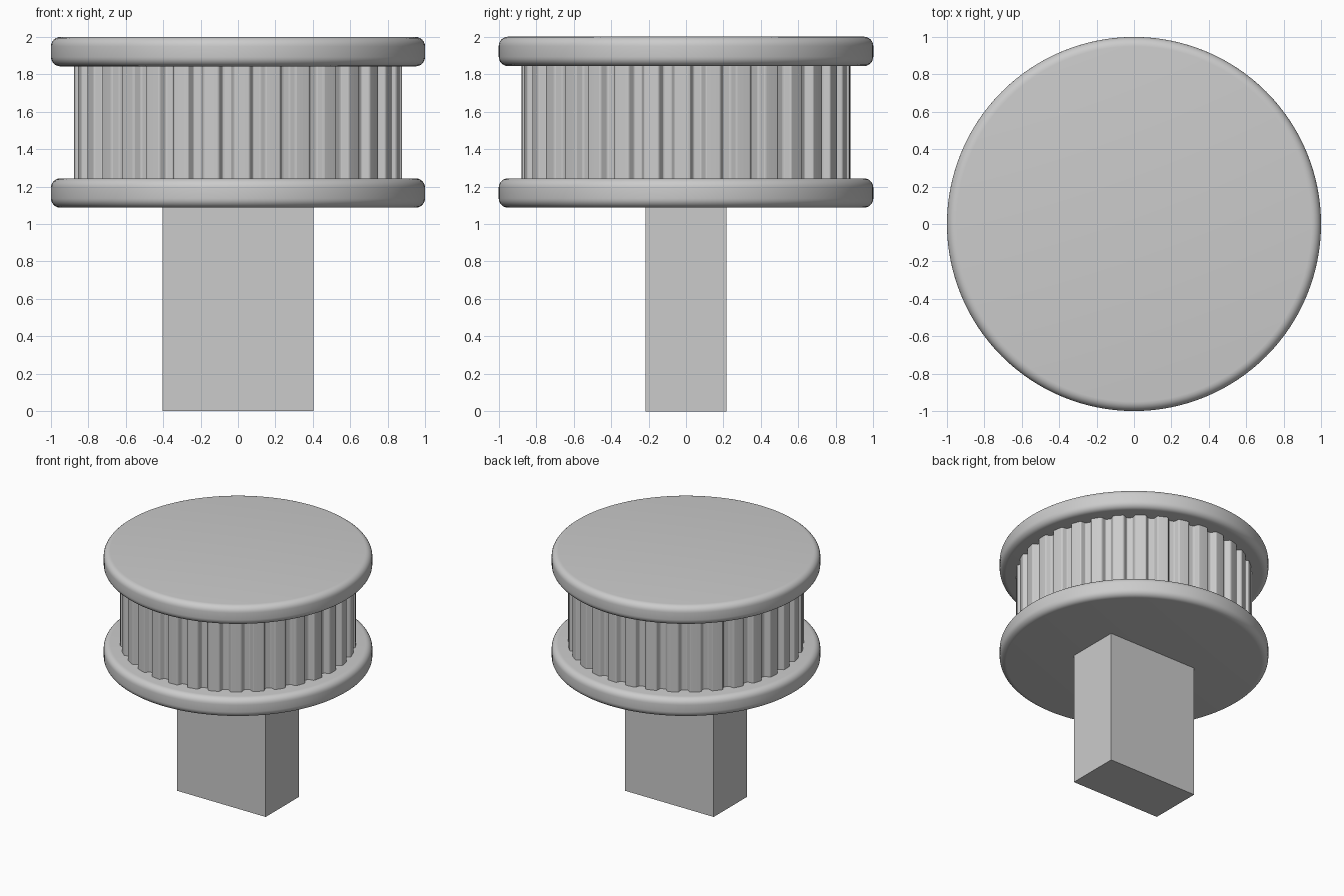
import bpy, bmesh, math

cube = bpy.data.objects.get("Cube")
if cube:
    bpy.data.objects.remove(cube, do_unlink=True)

grey = bpy.data.materials.new("plain_grey")
grey.use_nodes = True
colour = (0.6, 0.6, 0.6, 1)
grey.diffuse_color = colour
grey.node_tree.nodes["Principled BSDF"].inputs["Base Color"].default_value = colour


def finish(name, bm, smooth=False):
    bmesh.ops.recalc_face_normals(bm, faces=bm.faces[:])
    mesh = bpy.data.meshes.new(name)
    bm.to_mesh(mesh)
    bm.free()
    mesh.materials.append(grey)
    obj = bpy.data.objects.new(name, mesh)
    bpy.context.collection.objects.link(obj)
    if smooth:
        bpy.ops.object.select_all(action="DESELECT")
        obj.select_set(True)
        bpy.context.view_layer.objects.active = obj
        bpy.ops.object.shade_smooth_by_angle(angle=math.radians(30))
    return obj


def extruded(name, outline, z0, z1):
    """Solid prism from a closed outline."""
    bm = bmesh.new()
    base = bm.faces.new([bm.verts.new((x, y, z0)) for x, y in outline])
    top = bmesh.ops.extrude_face_region(bm, geom=[base], use_keep_orig=True)["geom"]
    bmesh.ops.translate(bm, vec=(0, 0, z1 - z0),
                        verts=[v for v in top if isinstance(v, bmesh.types.BMVert)])
    return finish(name, bm)


def flange(name, z0, z1, radius=1.0, fillet=0.05):
    """Round disc with filleted rims."""
    bm = bmesh.new()
    bmesh.ops.create_cone(bm, cap_ends=True, segments=128, radius1=radius,
                          radius2=radius, depth=z1 - z0)
    bmesh.ops.translate(bm, verts=bm.verts, vec=(0, 0, (z0 + z1) / 2))
    rims = [e for e in bm.edges if abs(e.verts[0].co.z - e.verts[1].co.z) < 1e-5]
    bmesh.ops.bevel(bm, geom=rims, offset=fillet, segments=6, profile=0.5,
                    affect="EDGES")
    return finish(name, bm, smooth=True)


# Toothed drum: grooves cut into a round outline, sizes as fractions of the pitch
TEETH, RADIUS, PHASE = 33, 0.878, math.radians(4.15)
pitch = 2 * math.pi / TEETH
half_groove = [(0.30, 0), (0.26, 0.012), (0.232, 0.043),
               (0.156, 0.207), (0.128, 0.238), (0.088, 0.25)]
groove = [(-a, d) for a, d in half_groove] + [(a, d) for a, d in reversed(half_groove)]
outline = []
for i in range(TEETH):
    for a, d in groove + [(0.4, 0), (0.5, 0), (0.6, 0)]:
        angle = PHASE + (i + a) * pitch
        r = RADIUS * (1 - d * pitch)
        outline.append((r * math.cos(angle), r * math.sin(angle)))
extruded("toothed_drum", outline, 1.2, 1.9)

# Flanges above and below the drum
flange("lower_flange", 1.087, 1.244)
flange("upper_flange", 1.843, 2.0)

# Rectangular stem
w, d = 0.403, 0.216
extruded("stem", [(-w, -d), (w, -d), (w, d), (-w, d)], 0, 1.1)
